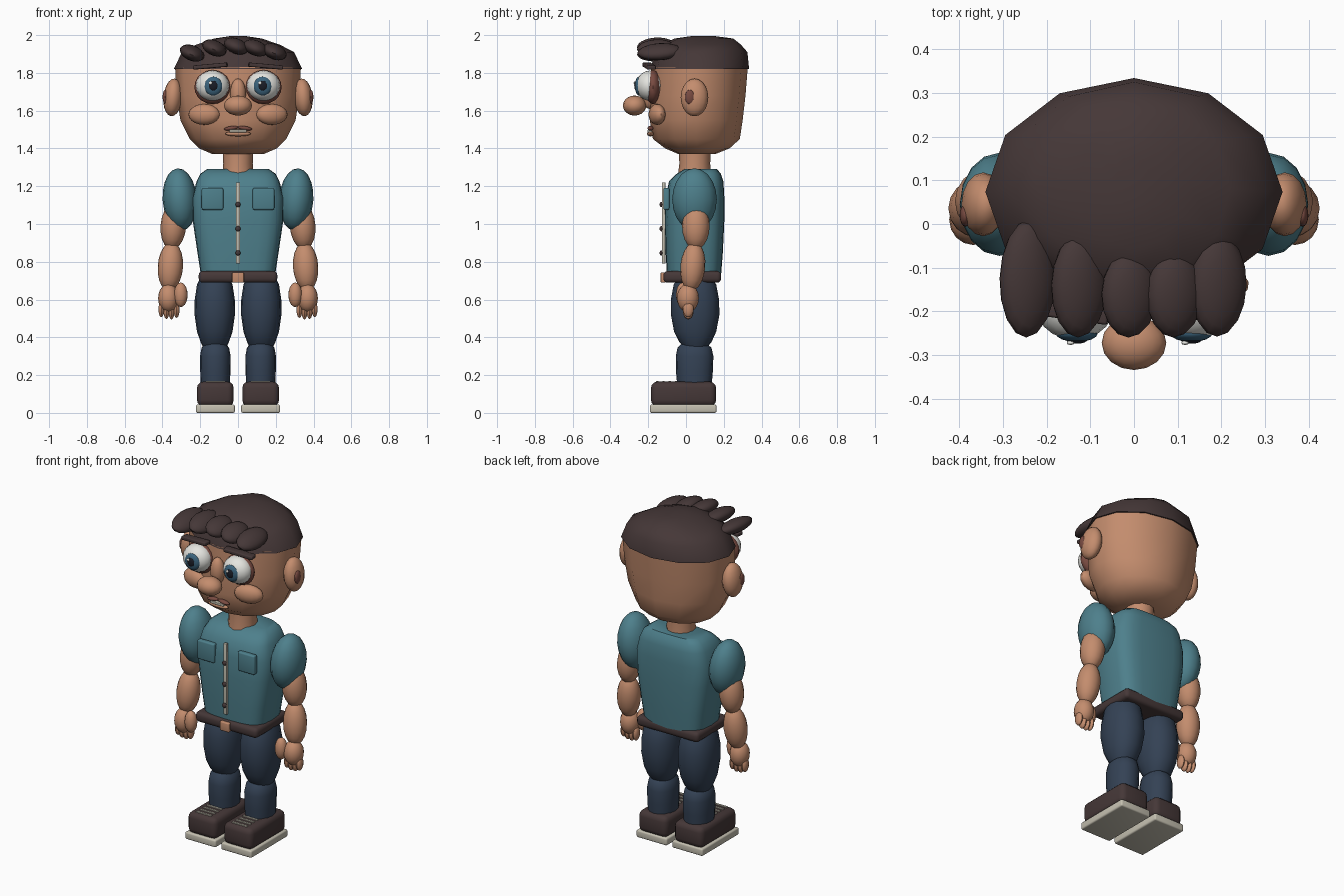
import bpy, bmesh, math
from mathutils import Vector, Euler

if "Cube" in bpy.data.objects:
    bpy.data.objects.remove(bpy.data.objects["Cube"], do_unlink=True)


def material(name, rgb):
    m = bpy.data.materials.new(name)
    m.use_nodes = True
    m.diffuse_color = (*rgb, 1)
    m.node_tree.nodes["Principled BSDF"].inputs["Base Color"].default_value = (*rgb, 1)
    return m


SKIN = material("warm skin", (.55, .265, .155))
DARK = material("dark brown", (.06, .039, .039))
SHIRT = material("teal cloth", (.076, .215, .262))
DENIM = material("navy denim", (.034, .054, .09))
CREAM = material("cream", (.56, .53, .44))
WHITE = material("eye white", (.78, .78, .74))
IRIS = material("blue iris", (.045, .13, .21))
BLACK = material("pupil black", (.01, .012, .02))
ROSE = material("reddish brown", (.19, .07, .053))


def finish(name, bm, mat):
    bmesh.ops.recalc_face_normals(bm, faces=bm.faces)
    mesh = bpy.data.meshes.new(name)
    bm.to_mesh(mesh)
    bm.free()
    mesh.materials.append(mat)
    ob = bpy.data.objects.new(name, mesh)
    bpy.context.collection.objects.link(ob)
    bpy.ops.object.select_all(action='DESELECT')
    ob.select_set(True)
    bpy.context.view_layer.objects.active = ob
    bpy.ops.object.shade_smooth_by_angle(angle=math.radians(42))
    return ob


def place(bm, loc, rot):
    turn = Euler([math.radians(a) for a in rot]).to_matrix()
    for v in bm.verts:
        v.co = turn @ v.co + Vector(loc)


def ball(name, loc, size, mat, rot=(0, 0, 0), segs=16):
    bm = bmesh.new()
    bmesh.ops.create_uvsphere(bm, u_segments=segs, v_segments=10, radius=1)
    bmesh.ops.scale(bm, vec=size, verts=bm.verts)
    place(bm, loc, rot)
    return finish(name, bm, mat)


def box(name, loc, half, mat, bevel=0.0, rot=(0, 0, 0)):
    bm = bmesh.new()
    bmesh.ops.create_cube(bm, size=2)
    bmesh.ops.scale(bm, vec=half, verts=bm.verts)
    if bevel:
        bmesh.ops.bevel(bm, geom=bm.edges[:], offset=bevel, segments=3,
                        profile=0.5, affect='EDGES')
    place(bm, loc, rot)
    return finish(name, bm, mat)


def loft(name, rings, mat, sides=12, power=2, x=0):
    """Stack of super-ellipse rings: (z, half width, front y, back y)."""
    bm = bmesh.new()
    loops = []
    for z, rx, front, back in rings:
        loop = []
        for i in range(sides):
            a = math.tau * i / sides
            c, s = math.cos(a), math.sin(a)
            px = math.copysign(abs(c) ** (2 / power), c) * rx
            py = math.copysign(abs(s) ** (2 / power), s) * (back - front) / 2
            loop.append(bm.verts.new((x + px, (front + back) / 2 + py, z)))
        loops.append(loop)
    for lo, hi in zip(loops, loops[1:]):
        for i in range(sides):
            j = (i + 1) % sides
            bm.faces.new((lo[i], lo[j], hi[j], hi[i]))
    bm.faces.new(loops[0])
    bm.faces.new(loops[-1])
    return finish(name, bm, mat)


# Head, hair cap and neck
loft("head", [(1.37, .135, -.04, .155), (1.40, .205, -.11, .23), (1.45, .255, -.175, .285),
              (1.55, .305, -.192, .30), (1.68, .325, -.192, .315), (1.83, .333, -.185, .327)], SKIN)
loft("hair_cap", [(1.82, .34, -.187, .334), (1.91, .297, -.165, .325), (1.95, .22, -.13, .29),
                  (1.982, .125, -.06, .25), (1.995, .04, .03, .15)], DARK)
loft("neck", [(1.24, .085, -.045, .135), (1.32, .078, -.035, .128), (1.42, .082, -.04, .132)], SKIN)

# Swept fringe
for i, (x, y, z, length) in enumerate([(-.243, -.125, 1.905, .135), (-.125, -.14, 1.932, .12),
                                       (-.01, -.16, 1.942, .10), (.093, -.16, 1.932, .10),
                                       (.193, -.14, 1.912, .118)]):
    ball(f"fringe_lock_{i + 1}", (x, y, z), (.068, length, .04), DARK, (4, 22, 0))

# Nose and mouth
ball("nose_bridge", (0, -.195, 1.69), (.042, .04, .08), SKIN)
ball("nose_tip", (0, -.272, 1.627), (.074, .062, .053), SKIN)
ball("lower_lip", (0, -.188, 1.478), (.068, .018, .014), SKIN)
box("teeth", (0, -.192, 1.492), (.045, .012, .007), CREAM, .003)

# Paired parts of the face
for s, side in ((-1, "right"), (1, "left")):
    ball(side + "_upper_lip", (s * .037, -.188, 1.507), (.038, .016, .011), ROSE, (0, s * 8, 0))
    ball(side + "_eye_socket", (s * .135, -.175, 1.725), (.096, .045, .09), ROSE)
    ball(side + "_eyeball", (s * .135, -.192, 1.732), (.088, .073, .08), WHITE, segs=20)
    ball(side + "_iris", (s * .131, -.25, 1.73), (.048, .02, .05), IRIS)
    ball(side + "_pupil", (s * .131, -.265, 1.732), (.024, .009, .026), BLACK)
    ball(side + "_eye_glint", (s * .131 - .014, -.272, 1.746), (.009, .005, .009), WHITE, segs=8)
    box(side + "_eyebrow", (s * .147, -.195, 1.836), (.09, .024, .011), DARK, .006, (0, s * 5, s * 8))
    ball(side + "_cheek", (s * .18, -.153, 1.58), (.085, .042, .055), SKIN, (0, 0, s * 14))
    ball(side + "_ear", (s * .345, .045, 1.67), (.05, .073, .1), SKIN, (0, s * -5, 0))
    ball(side + "_inner_ear", (s * .386, .02, 1.672), (.013, .026, .038), ROSE)

# Shirt body
loft("shirt", [(.72, .195, -.1, .185), (.85, .215, -.108, .195), (1.02, .24, -.112, .203),
               (1.14, .242, -.108, .203), (1.225, .22, -.09, .198), (1.265, .2, -.05, .185),
               (1.29, .165, -.01, .165)], SHIRT, 24, 3.6)
box("button_placket", (0, -.118, 1.005), (.011, .009, .215), CREAM, .003)
for i in range(3):
    ball(f"button_{i + 1}", (0, -.13, 1.103 - i * .128), (.014, .01, .014), DARK, segs=10)
box("belt", (0, .033, .72), (.208, .153, .031), DARK, .022)
box("belt_buckle", (0, -.122, .717), (.031, .012, .027), SKIN, .005)

# Paired limbs
for s, side in ((-1, "right"), (1, "left")):
    box(side + "_pocket", (s * .135, -.104, 1.133), (.057, .016, .058), SHIRT, .009)

    # Arm and hand
    ball(side + "_sleeve", (s * .308, .045, 1.13), (.091, .118, .165), SHIRT, (0, s * 4, 0))
    ball(side + "_upper_arm", (s * .342, .052, .99), (.068, .073, .125), SKIN, (0, s * -5, 0))
    ball(side + "_forearm", (s * .358, .036, .775), (.067, .066, .13), SKIN, (-5, s * -4, 0))
    ball(side + "_palm", (s * .368, .01, .608), (.055, .058, .075), SKIN)
    ball(side + "_thumb", (s * .303, -.018, .625), (.036, .035, .065), SKIN)
    for i in range(4):
        drop = (.0, .008, .006, -.004)[i]
        ball(f"{side}_finger_{i + 1}", (s * (.325 + i * .027), .012, .545 - drop),
             (.016, .028, .042), SKIN, segs=10)

    # Trouser leg in two puffed sections
    loft(side + "_thigh", [(.345, .06, -.01, .11), (.375, .075, -.035, .135), (.43, .094, -.063, .16),
                           (.52, .107, -.08, .177), (.6, .106, -.08, .175), (.68, .094, -.065, .16),
                           (.72, .075, -.04, .13)], DENIM, 16, 2.2, s * .123)
    loft(side + "_shin", [(.13, .076, -.045, .135), (.22, .08, -.053, .142), (.3, .081, -.054, .145),
                          (.345, .073, -.045, .135), (.37, .05, -.02, .105)], DENIM, 16, 2.2, s * .12)

    # Shoe
    box(side + "_shoe", (s * .12, -.013, .1), (.097, .172, .065), DARK, .032)
    box(side + "_sole", (s * .12, -.015, .022), (.103, .176, .022), CREAM, .009)
    for i in range(4):
        box(f"{side}_lace_{i + 1}", (s * .12, -.152 + i * .033, .166), (.05, .006, .004), CREAM)
